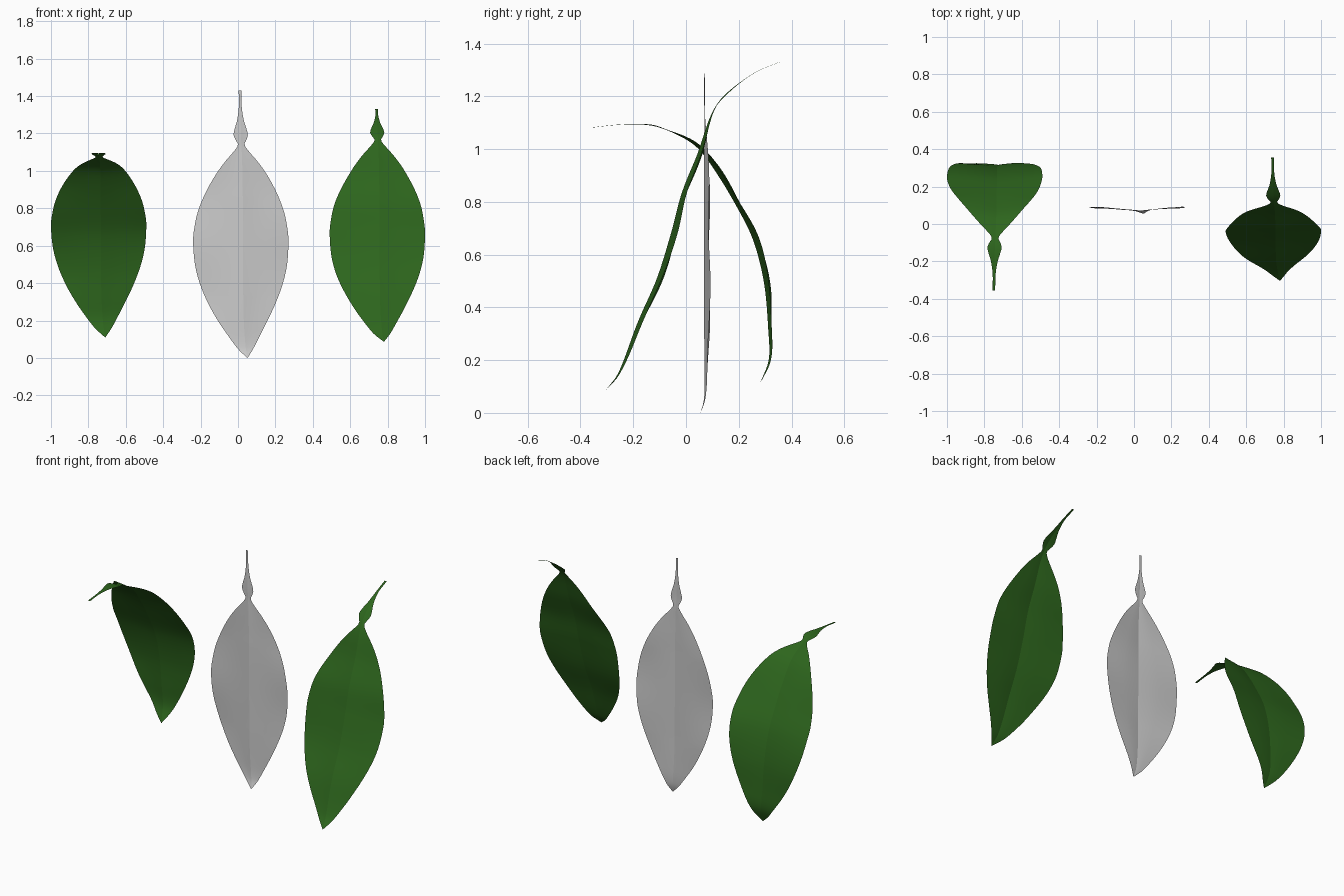
import bpy, math
from mathutils import Vector

if "Cube" in bpy.data.objects:
    bpy.data.objects.remove(bpy.data.objects["Cube"])

LENGTH = 1.43   # leaf length from stalk end to tip
ROWS, COLS = 96, 8

# Half width along the leaf: (distance from stalk end, half width)
WIDTH = [(0, .007), (.09, .008), (.16, .018), (.2, .03), (.235, .038), (.262, .03),
         (.29, .017), (.325, .04), (.38, .087), (.45, .137), (.55, .192), (.65, .231),
         (.75, .251), (.81, .255), (.93, .246), (1.03, .222), (1.13, .183),
         (1.23, .132), (1.32, .078), (1.38, .04), (1.43, .001)]
# Sideways drift of the midrib: (distance, x)
DRIFT = [(0, .011), (.2, .015), (.45, .024), (.9, .027), (1.2, .03), (1.36, .04), (1.43, .05)]


def smooth(knots, s):
    """Smooth interpolation of (parameter, value) knots; values may be vectors."""
    def slope(i):
        a, b = max(i - 1, 0), min(i + 1, len(knots) - 1)
        return (knots[b][1] - knots[a][1]) / (knots[b][0] - knots[a][0])
    i = 0
    while i < len(knots) - 2 and s > knots[i + 1][0]:
        i += 1
    h = knots[i + 1][0] - knots[i][0]
    t = min(max((s - knots[i][0]) / h, 0), 1)
    p, q = knots[i][1], knots[i + 1][1]
    return (p * (2*t**3 - 3*t*t + 1) + slope(i) * (h * (t**3 - 2*t*t + t))
            + q * (3*t*t - 2*t**3) + slope(i + 1) * (h * (t**3 - t*t)))


def make_leaf(name, x0, path, phase, material=None):
    """Sweep the shared leaf outline along a bent spine given as (y, z) points."""
    pts = [Vector(p) for p in path]
    dist = [0.0]
    for a, b in zip(pts, pts[1:]):
        dist.append(dist[-1] + (b - a).length)
    spine = [(d * LENGTH / dist[-1], p) for d, p in zip(dist, pts)]
    verts, faces = [], []
    for r in range(ROWS + 1):
        s = LENGTH * r / ROWS
        c = smooth(spine, s)
        t = (smooth(spine, min(s + .01, LENGTH)) - smooth(spine, max(s - .01, 0))).normalized()
        back = Vector((-t.y, t.x))
        w, mid = smooth(WIDTH, s), smooth(DRIFT, s)
        fold = .02 * min(w / .2, 1)
        for k in range(COLS + 1):
            u = 2 * k / COLS - 1
            side = 1.045 if u < 0 else .955
            # shallow fold along the midrib plus a gentle edge ripple
            d = fold * (abs(u) ** .7 - .5)
            d += .004 * w / .25 * u * u * math.sin(13 * s + phase + (1.8 if u > 0 else 0))
            p = c + back * d
            verts.append((x0 + mid + u * w * side, p.x, p.y))
    n = COLS + 1
    for r in range(ROWS):
        for k in range(COLS):
            a = r * n + k
            faces.append((a, a + n, a + n + 1, a + 1))
    mesh = bpy.data.meshes.new(name)
    mesh.from_pydata(verts, [], faces)
    for f in mesh.polygons:
        f.use_smooth = True
    # crisp crease along the midrib
    for e in mesh.edges:
        if all(v % n == COLS // 2 for v in e.vertices):
            e.use_edge_sharp = True
    obj = bpy.data.objects.new(name, mesh)
    bpy.context.collection.objects.link(obj)
    if material:
        mesh.materials.append(material)
    return obj


green = bpy.data.materials.new("leaf_green")
green.diffuse_color = (.026, .13, .012, 1)
green.use_nodes = True
green.node_tree.nodes["Principled BSDF"].inputs["Base Color"].default_value = green.diffuse_color

# Straight grey leaf in the middle
make_leaf("straight_leaf", 0, [(.07, 1.43), (.07, 1.25), (.071, 1.14), (.077, .9), (.079, .5),
                               (.076, .15), (.07, .05), (.055, 0)], 0)
# Strongly arched leaf, stalk pointing forward
make_leaf("arched_leaf", -.76, [(-.355, 1.082), (-.26, 1.092), (-.16, 1.094), (-.1, 1.083), (.03, 1.023),
                                (.106, .94), (.2, .788), (.265, .655), (.307, .485), (.319, .314),
                                (.317, .2), (.28, .11)], 1, green)
# Leaning leaf, stalk pointing back
make_leaf("leaning_leaf", .73, [(.355, 1.33), (.258, 1.288), (.144, 1.2), (.1, 1.136), (.05, .977),
                                (-.008, .826), (-.045, .686), (-.102, .504), (-.178, .333),
                                (-.254, .15), (-.303, .087)], 2, green)
